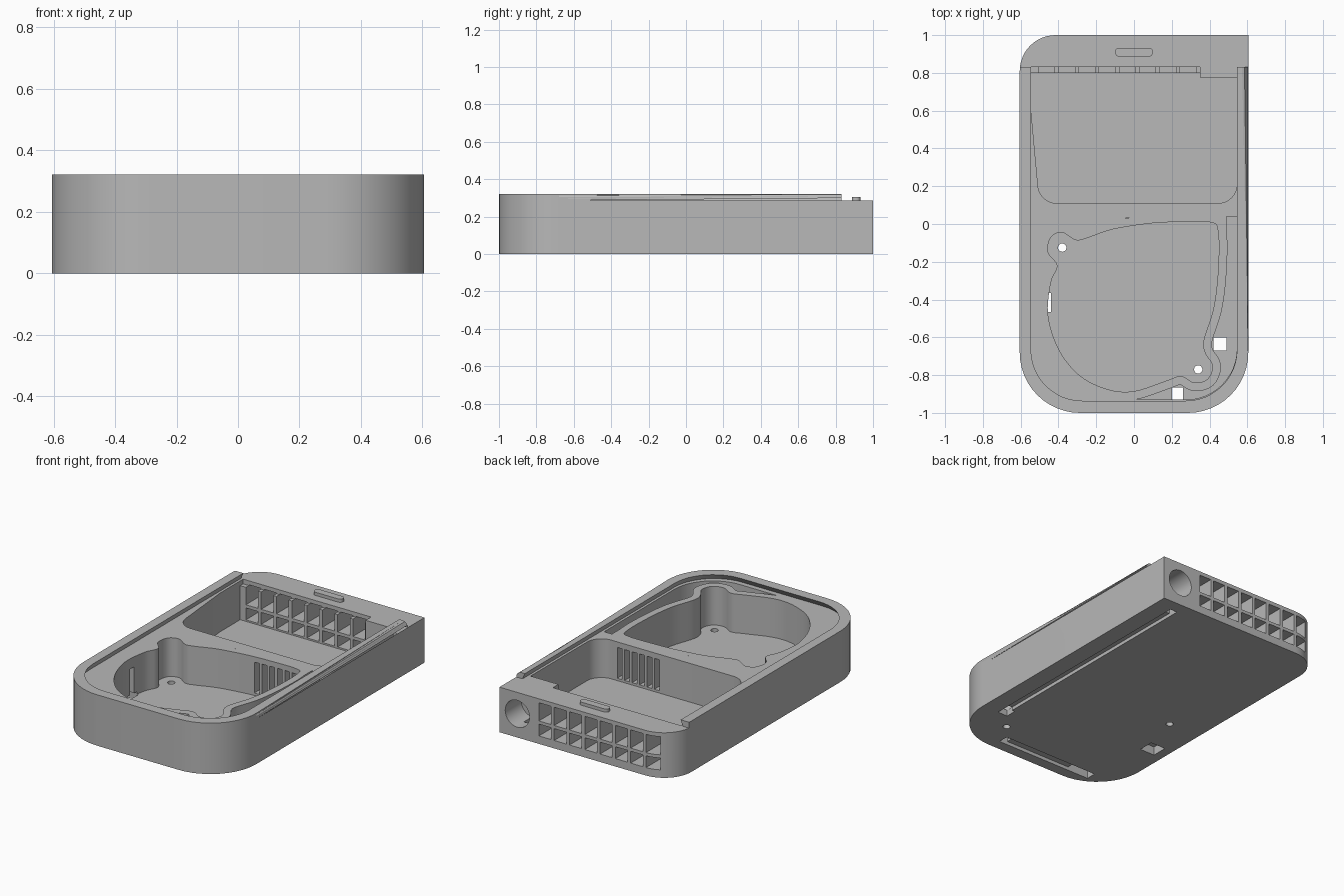
import bpy, bmesh, math
from mathutils import Vector, Matrix

if "Cube" in bpy.data.objects:
    bpy.data.objects.remove(bpy.data.objects["Cube"])

FLOOR, DECK, TOP = 0.04, 0.285, 0.322
WALL = 0.045

grey = bpy.data.materials.new("plain_grey")
grey.use_nodes = True
grey.diffuse_color = (0.48, 0.48, 0.48, 1)
grey.node_tree.nodes["Principled BSDF"].inputs["Base Color"].default_value = (0.48, 0.48, 0.48, 1)


def fillet(corners, steps=12):
    """Closed outline from (x, y, radius) corners."""
    out = []
    for i, (x, y, r) in enumerate(corners):
        p = Vector((x, y))
        if r == 0:
            out.append(p)
            continue
        a = (Vector(corners[i - 1][:2]) - p).normalized()
        b = (Vector(corners[(i + 1) % len(corners)][:2]) - p).normalized()
        half = a.angle(b) / 2
        c = p + (a + b).normalized() * r / math.sin(half)
        v0 = p + a * r / math.tan(half) - c
        v1 = p + b * r / math.tan(half) - c
        turn = math.atan2(v0.x * v1.y - v0.y * v1.x, v0.dot(v1))
        for k in range(steps + 1):
            out.append(c + Matrix.Rotation(turn * k / steps, 2) @ v0)
    return out


def spline(pts, steps=5):
    """Closed smooth curve through the points."""
    pts = [Vector(p) for p in pts]
    n, out = len(pts), []
    for i in range(n):
        a, b, c, d = (pts[(i + k) % n] for k in (-1, 0, 1, 2))
        for s in range(steps):
            t = s / steps
            out.append(0.5 * (2 * b + (c - a) * t + (2 * a - 5 * b + 4 * c - d) * t ** 2
                              + (3 * b - a - 3 * c + d) * t ** 3))
    return out


def offset(pts, dist):
    """Push a clockwise outline outward."""
    out = []
    for i, p in enumerate(pts):
        t = (pts[(i + 1) % len(pts)] - pts[i - 1]).normalized()
        out.append(p + Vector((-t.y, t.x)) * dist)
    return out


def finish(name, bm):
    bmesh.ops.recalc_face_normals(bm, faces=bm.faces)
    me = bpy.data.meshes.new(name)
    bm.to_mesh(me)
    bm.free()
    me.materials.append(grey)
    ob = bpy.data.objects.new(name, me)
    bpy.context.collection.objects.link(ob)
    return ob


def prism(name, pts, z0, z1, flare=1.0, bevel=0.0):
    bm = bmesh.new()
    low = [bm.verts.new((p[0] * flare, p[1] * flare, z0)) for p in pts]
    high = [bm.verts.new((p[0], p[1], z1)) for p in pts]
    n = len(pts)
    bm.faces.new(low)
    top = bm.faces.new(high)
    for i in range(n):
        j = (i + 1) % n
        bm.faces.new((low[i], low[j], high[j], high[i]))
    if bevel:
        bmesh.ops.bevel(bm, geom=list(top.edges), offset=bevel, segments=4,
                        profile=0.5, affect='EDGES')
    return finish(name, bm)


def box(x0, x1, y0, y1, z0, z1):
    return prism("cutter", [(x0, y0), (x1, y0), (x1, y1), (x0, y1)], z0, z1)


def drill(r, center, depth, along_y=False):
    bm = bmesh.new()
    m = Matrix.Translation(center)
    if along_y:
        m = m @ Matrix.Rotation(math.pi / 2, 4, 'X')
    bmesh.ops.create_cone(bm, cap_ends=True, segments=32, radius1=r, radius2=r,
                          depth=depth, matrix=m)
    return finish("cutter", bm)


def cut(ob, cutter):
    cutter.hide_render = True
    mod = ob.modifiers.new("cut", 'BOOLEAN')
    mod.operation, mod.solver, mod.object = 'DIFFERENCE', 'EXACT', cutter
    bpy.context.view_layer.update()
    dg = bpy.context.evaluated_depsgraph_get()
    me = bpy.data.meshes.new_from_object(ob.evaluated_get(dg))
    ob.modifiers.clear()
    ob.data = me
    bpy.data.objects.remove(cutter)


# Case: three rounded corners, one square rear corner, soft top rim
case = prism("case", fillet([(-.605, -1, .32), (.605, -1, .32), (.605, 1, 0), (-.605, 1, .19)]),
             0, TOP, bevel=.036)

# Sliding lid recess and lower rear deck
cut(case, prism("cutter", fillet([(-.545, -.935, .27), (.545, -.935, .27), (.545, 1.2, 0), (-.545, 1.2, 0)]),
                DECK, TOP + .001, flare=1.03))
cut(case, box(-1, 1, .832, 1.2, DECK, .5))

# Rear pocket
cut(case, prism("cutter", fillet([(-.545, .8, 0), (-.545, .6, 0), (-.5, .11, .1), (.545, .11, .1),
                                  (.545, .775, 0), (.35, .775, 0), (.35, .8, 0)]), FLOOR, .5))
cut(case, box(-.545, .35, .78, .83, .255, .5))

# Rounded chamber with two screw lobes
chamber = spline([(.06, 0), (.2, .01), (.4, .01), (.445, -.04), (.445, -.25), (.42, -.45),
                  (.37, -.61), (.375, -.68), (.415, -.75), (.39, -.82), (.32, -.84), (.25, -.805),
                  (.17, -.83), (0, -.885), (-.14, -.875), (-.29, -.8), (-.4, -.66), (-.455, -.48),
                  (-.44, -.31), (-.405, -.22), (-.455, -.15), (-.44, -.07), (-.38, -.045),
                  (-.31, -.085), (-.25, -.075), (-.12, -.03)])
# Gap around the chamber wall
gap = prism("cutter", fillet([(.545, .04, 0), (.545, -.93, .27), (-.545, -.93, .27), (-.545, .065, .1),
                              (-.02, .065, .017), (-.02, .03, .017), (-.15, .025, 0),
                              (-.2, -.1, 0), (.2, -.1, 0), (.49, -.1, 0), (.49, .04, 0)]), FLOOR, .5)
cut(gap, prism("cutter", offset(chamber, WALL), 0, .6))
cut(case, gap)
cut(case, prism("cutter", chamber, FLOOR, .5))

# Air vents between chamber and rear pocket
for k in range(6):
    x = .11 + k * .052
    cut(case, box(x, x + .034, -.02, .13, .055, .25))

# Rear grille, two rows of eight
for k in range(8):
    x = -.505 + k * .107
    for z0, z1 in ((.05, .125), (.145, .26)):
        cut(case, box(x, x + .085, .75, 1.1, z0, z1))

# Round rear socket and its cable opening
cut(case, drill(.085, (.48, .96, .15), .24, True))
cut(case, drill(.05, (.48, .8, .15), .14, True))

# Underside cable channels, openings and screw holes
cut(case, box(.44, .49, -.67, .92, -.1, .022))
cut(case, box(-.42, .26, -.93, -.865, -.1, .022))
for x0, x1, y0, y1 in ((.42, .49, -.67, -.6), (.2, .26, -.93, -.865),
                       (-.42, -.27, -.93, -.865), (-.545, -.44, -.465, -.365)):
    cut(case, box(x0, x1, y0, y1, -.1, .055))
cut(case, box(.44, .49, .85, .92, -.1, .1))
cut(case, box(-.56 + .02, -.43, -.43, -.39, .05, .22))
for x, y in ((-.38, -.125), (.34, -.77)):
    cut(case, drill(.022, (x, y, 0), .2))

# Lid catch on the rear deck
catch = prism("lid_catch", fillet([(-.1, .887, .02), (.1, .887, .02), (.1, .932, .02), (-.1, .932, .02)], 6),
              DECK - .005, .305)

for ob in (case, catch):
    bpy.ops.object.select_all(action='DESELECT')
    ob.select_set(True)
    bpy.context.view_layer.objects.active = ob
    bpy.ops.object.shade_smooth_by_angle(angle=math.radians(25))
